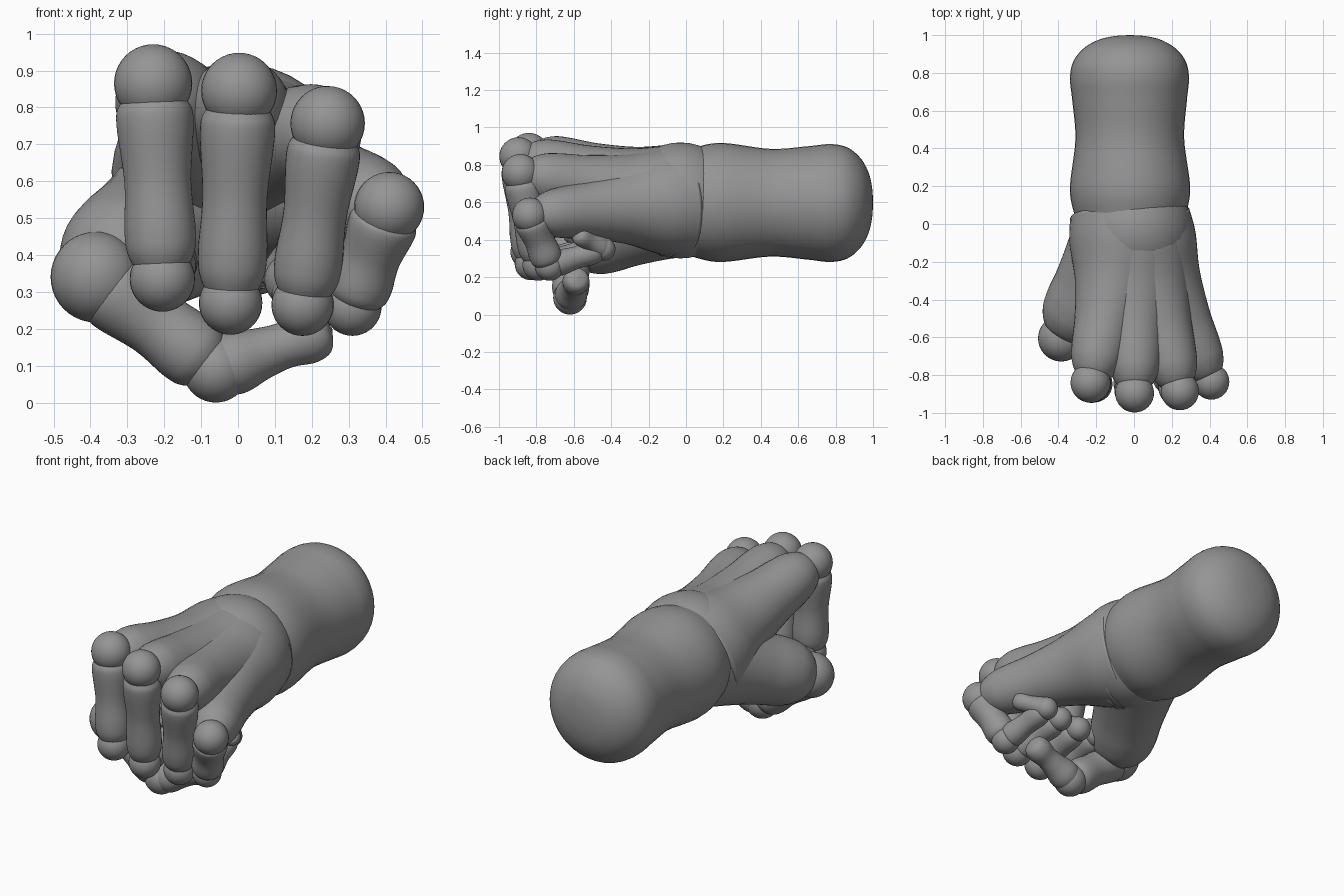
import bpy, bmesh, math
from mathutils import Vector

if "Cube" in bpy.data.objects:
    bpy.data.objects.remove(bpy.data.objects["Cube"])

grey = bpy.data.materials.new("dark_grey")
grey.diffuse_color = (0.3, 0.3, 0.3, 1)
grey.use_nodes = True
grey.node_tree.nodes["Principled BSDF"].inputs["Base Color"].default_value = grey.diffuse_color


def spline(profile, steps=6):
    """Smooth a short (position, radius) profile with Catmull-Rom."""
    p = [Vector(q) for q in profile]
    p = [p[0]] + p + [p[-1]]
    out = []
    for i in range(1, len(p) - 2):
        a, b, c, d = p[i - 1:i + 3]
        for k in range(steps):
            t = k / steps
            out.append(0.5 * (2 * b + (c - a) * t + (2 * a - 5 * b + 4 * c - d) * t * t
                              + (3 * b - a - 3 * c + d) * t ** 3))
    return out + [p[-1]]


def bone(name, a, b, profile, segs=40):
    """Turned, rounded solid running along the axis from a to b."""
    a, b = Vector(a), Vector(b)
    q = (b - a).to_track_quat('Z', 'Y')
    bm = bmesh.new()
    rings = []
    for t, r in spline(profile):
        r = max(r, 0.002)
        c = a + (b - a) * t
        rings.append([bm.verts.new(c + q @ Vector((r * math.cos(2 * math.pi * i / segs),
                                                   r * math.sin(2 * math.pi * i / segs), 0)))
                      for i in range(segs)])
    for lo, hi in zip(rings, rings[1:]):
        for i in range(segs):
            j = (i + 1) % segs
            bm.faces.new((lo[i], lo[j], hi[j], hi[i]))
    bm.faces.new(rings[0][::-1])
    bm.faces.new(rings[-1])
    finish(bm, name)


def ball(name, c, r):
    bm = bmesh.new()
    bmesh.ops.create_uvsphere(bm, u_segments=32, v_segments=20, radius=r)
    bmesh.ops.translate(bm, verts=bm.verts, vec=c)
    finish(bm, name)


def finish(bm, name):
    for f in bm.faces:
        f.smooth = True
    me = bpy.data.meshes.new(name)
    bm.to_mesh(me)
    bm.free()
    me.materials.append(grey)
    bpy.context.collection.objects.link(bpy.data.objects.new(name, me))


def scaled(profile, s):
    return [(t, r * s) for t, r in profile]


# Forearm and wrist
bone("forearm", (-0.02, 0, 0.6), (-0.025, 1, 0.595),
     [(-0.1, 0), (-0.06, 0.17), (0, 0.265), (0.07, 0.3), (0.2, 0.318), (0.45, 0.288),
      (0.65, 0.303), (0.77, 0.315), (0.86, 0.298), (0.93, 0.243), (0.975, 0.165), (0.995, 0.08),
      (1, 0)])
ball("wrist", (0, -0.03, 0.61), 0.31)

# Profiles shared by the hand bones
PALM = [(0, 0.302), (0.15, 0.276), (0.36, 0.208), (0.6, 0.162), (0.78, 0.143),
        (0.88, 0.124), (0.96, 0.08), (1, 0)]
PHALANX = [(-0.04, 0), (0, 0.045), (0.1, 0.09), (0.2, 0.102), (0.5, 0.088),
           (0.76, 0.094), (0.89, 0.084), (1.0, 0.045), (1.04, 0)]
TIP = [(-0.2, 0), (-0.12, 0.05), (0.1, 0.07), (0.5, 0.058), (0.8, 0.06), (0.95, 0.042), (1, 0)]

# Fingers: palm root x, knuckle, middle joint, end joint, tip, size
fingers = {
    "index": (-0.04, (-0.23, -0.84, 0.865), (-0.205, -0.85, 0.335),
              (-0.18, -0.52, 0.38), (-0.19, -0.64, 0.49), 1.03),
    "middle": (0.0, (0.003, -0.895, 0.845), (-0.02, -0.83, 0.27),
               (-0.02, -0.5, 0.35), (-0.02, -0.64, 0.46), 1.0),
    "ring": (0.01, (0.243, -0.885, 0.757), (0.175, -0.79, 0.265),
             (0.13, -0.48, 0.35), (0.17, -0.6, 0.46), 0.98),
    "little": (0.03, (0.41, -0.835, 0.53), (0.31, -0.73, 0.26),
               (0.26, -0.44, 0.35), (0.37, -0.59, 0.43), 0.92),
}
for name, (x, knuckle, mid, end, tip, s) in fingers.items():
    bone(name + "_palm_bone", (x, -0.04, 0.6), knuckle, scaled(PALM, 0.5 + s / 2))
    ball(name + "_knuckle", knuckle, 0.103 * s)
    bone(name + "_first_segment", knuckle, mid, scaled(PHALANX, s))
    ball(name + "_middle_joint", mid, 0.086 * s)
    bone(name + "_second_segment", mid, end, scaled(PHALANX, 0.74 * s))
    ball(name + "_end_joint", end, 0.068 * s)
    bone(name + "_tip", end, tip, scaled(TIP, 0.9 * s))

# Thumb
base, joint, thumb_end = (-0.385, -0.605, 0.34), (-0.06, -0.62, 0.09), (0.255, -0.58, 0.2)
bone("thumb_palm_bone", (-0.08, -0.05, 0.55), base,
     [(0, 0.25), (0.25, 0.218), (0.5, 0.195), (0.7, 0.186), (0.84, 0.165), (0.95, 0.11), (1, 0)])
ball("thumb_base_joint", base, 0.123)
bone("thumb_first_segment", base, joint, scaled(PHALANX, 1.06))
ball("thumb_joint", joint, 0.09)
bone("thumb_tip", joint, thumb_end,
     [(-0.15, 0), (-0.08, 0.06), (0.15, 0.086), (0.4, 0.07), (0.6, 0.063), (0.8, 0.072),
      (0.94, 0.055), (1, 0)])
